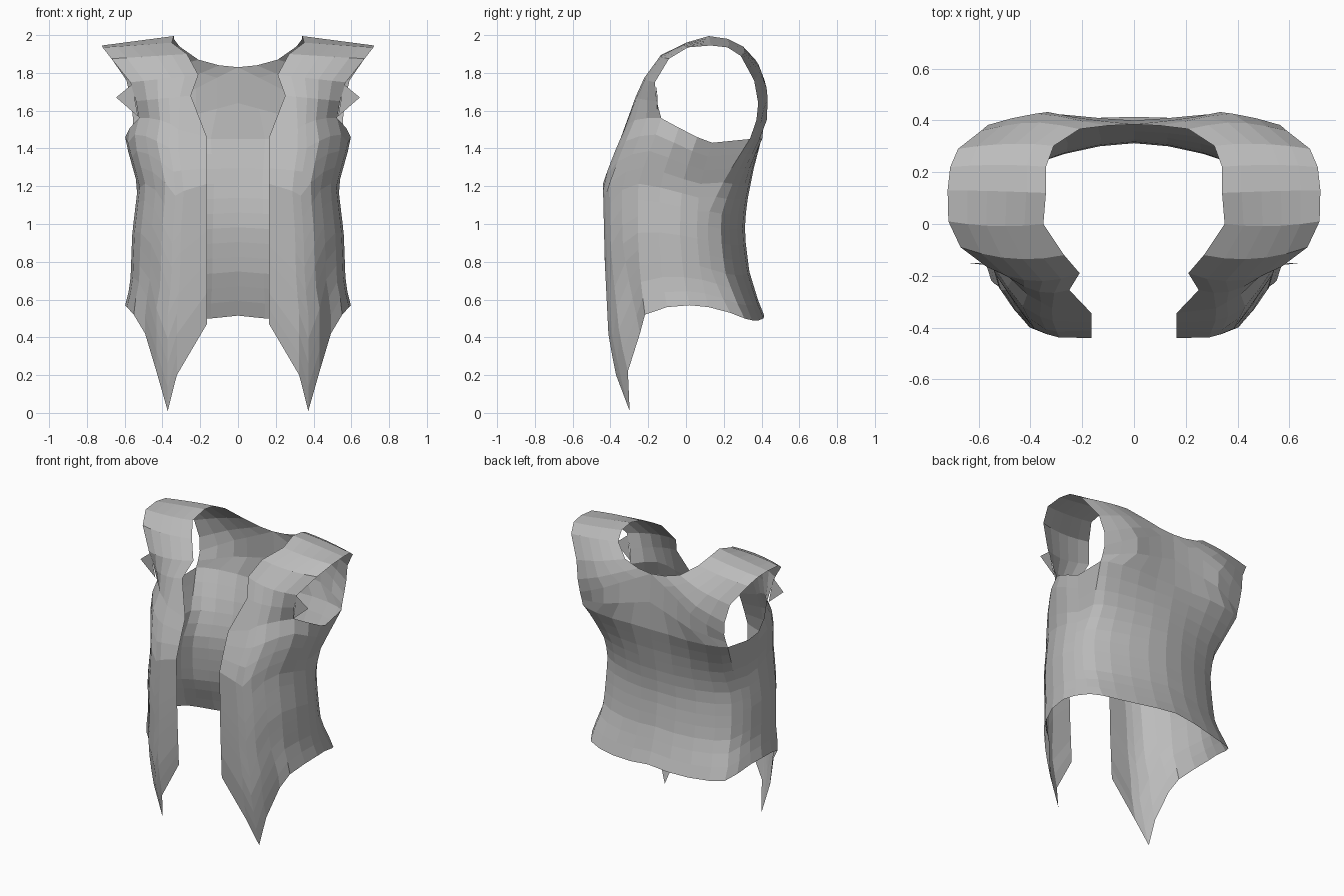
import bpy
from math import exp
from mathutils import Vector

cube = bpy.data.objects.get("Cube")
if cube:
    bpy.data.objects.remove(cube, do_unlink=True)

# One cloth colour
cloth = bpy.data.materials.new("grey cloth")
cloth.use_nodes = True
cloth.diffuse_color = (0.5, 0.5, 0.5, 1)
cloth.node_tree.nodes["Principled BSDF"].inputs["Base Color"].default_value = (0.5, 0.5, 0.5, 1)


def profile(pairs, height):
    """Piecewise linear value at a height."""
    for (low, start), (high, end) in zip(pairs, pairs[1:]):
        if height <= high:
            return start + (end - start) * max(0, height - low) / (high - low)
    return pairs[-1][1]


def shoulder_blade(point):
    """Push the upper back outwards over the shoulder blades."""
    if point.y > 0.2:
        point.y += 0.037 * exp(-((point.x - 0.35) / 0.13) ** 2 - ((point.z - 1.6) / 0.2) ** 2)
    return point


def make_sheet(name, rows):
    """Loft rows of points into a mirrored, flat shaded sheet."""
    width = len(rows[0])
    points = [point for row in rows for point in row]
    faces = []
    for r in range(len(rows) - 1):
        for c in range(width - 1):
            a = r * width + c
            faces.append((a, a + 1, a + width + 1, a + width))
    return make_mirrored(name, points, faces)


def make_mirrored(name, points, faces):
    mesh = bpy.data.meshes.new(name)
    mesh.from_pydata(points, [], faces)
    mesh.materials.append(cloth)
    mesh.update()
    part = bpy.data.objects.new(name, mesh)
    bpy.context.collection.objects.link(part)
    mirror = part.modifiers.new("Mirror", "MIRROR")
    mirror.merge_threshold = 0.002
    return part


# Body outline by height: front depth, back depth, half width,
# inward curl of the front points and rounding of the back corner
front_depth = [(0, -.32), (.15, -.36), (.4, -.41), (.8, -.43), (1.22, -.44), (1.4, -.37), (1.56, -.3)]
back_depth = [(.5, .42), (.6, .38), (.75, .335), (.95, .31), (1.1, .32), (1.3, .36), (1.47, .405)]
half_width = [(.56, .6), (.68, .57), (.95, .56), (1.2, .53), (1.45, .6), (1.56, .57)]
front_curl = [(0, 2.2), (.45, 1.5), (.9, 1)]
back_round = [(.5, 1.2), (.75, 1.55), (1.05, 1.55), (1.45, .5)]

# Columns from the front opening, round the side, to the middle of the back
across = [.3, .54, .62, .72, .82, .92, .98, 1, .97, .93, .86, .7, .48, .24, 0]
depth = [0, 0, .015, .045, .13, .24, .39, .54, .66, .83, .89, .93, .965, .99, 1]
hem = [.47, .2, .01, .22, .42, .52, .56, .57, .56, .53, .5, .49, .49, .5, .515]
rim = [1.46, 1.5, 1.53, 1.55, 1.56, 1.56, 1.51, 1.46, 1.43] + [1.45] * 6


def body_point(column, fraction):
    z = hem[column] + (rim[column] - hem[column]) * fraction
    front, back = profile(front_depth, z), profile(back_depth, z)
    x = across[column] * profile(half_width, z) if column else 0.165
    along = depth[column]
    if column < 5:
        along *= profile(front_curl, z)
    if column > 8:
        along = 1 - (1 - along) * profile(back_round, z)
    return shoulder_blade(Vector((x, front + (back - front) * along, z)))


steps = 12
columns = range(len(across))
body = [[body_point(c, r / steps) for c in columns] for r in range(steps + 1)]
make_sheet("vest_body", body)

# Shoulder: neck edge and armhole edge, from the chest over to the back
neck_edge = [(.25, -.255, 1.68), (.21, -.19, 1.79), (.27, -.12, 1.9), (.35, 0, 1.96),
             (.34, .12, 1.995), (.34, .22, 1.98), (.31, .3, 1.94), (.21, .365, 1.87),
             (.1, .38, 1.84), (0, .385, 1.83), (0, .4, 1.64)]
arm_edge = [(.54, -.155, 1.65), (.57, -.165, 1.75), (.67, -.09, 1.875), (.717, .01, 1.935),
            (.72, .13, 1.945), (.71, .22, 1.935), (.68, .29, 1.89), (.59, .36, 1.76),
            (.565, .38, 1.64), (.555, .37, 1.55), (.555, .35, 1.49)]


def shoulder_row(inner, outer, count=6):
    inner, outer = Vector(inner), Vector(outer)
    row = []
    for i in range(count):
        t = i / (count - 1)
        point = inner.lerp(outer, t)
        outward = Vector((0, point.y - 0.1, point.z - 1.6)).normalized()
        swell = 4 * t * (1 - t)
        fullness = 0.05 if outward.y < 0 else 0.025
        point.y += outward.y * fullness * swell
        row.append(shoulder_blade(point))
    return row


shoulder = [body[-1][:6]]
shoulder += [shoulder_row(inner, outer) for inner, outer in zip(neck_edge, arm_edge)]
shoulder.append(body[-1][:-7:-1])
make_sheet("vest_shoulder", shoulder)

# Small loose flap at the front of each armhole
make_mirrored("armhole_flap", [(.53, -.15, 1.57), (.645, -.15, 1.67), (.56, -.16, 1.74)], [(0, 1, 2)])
